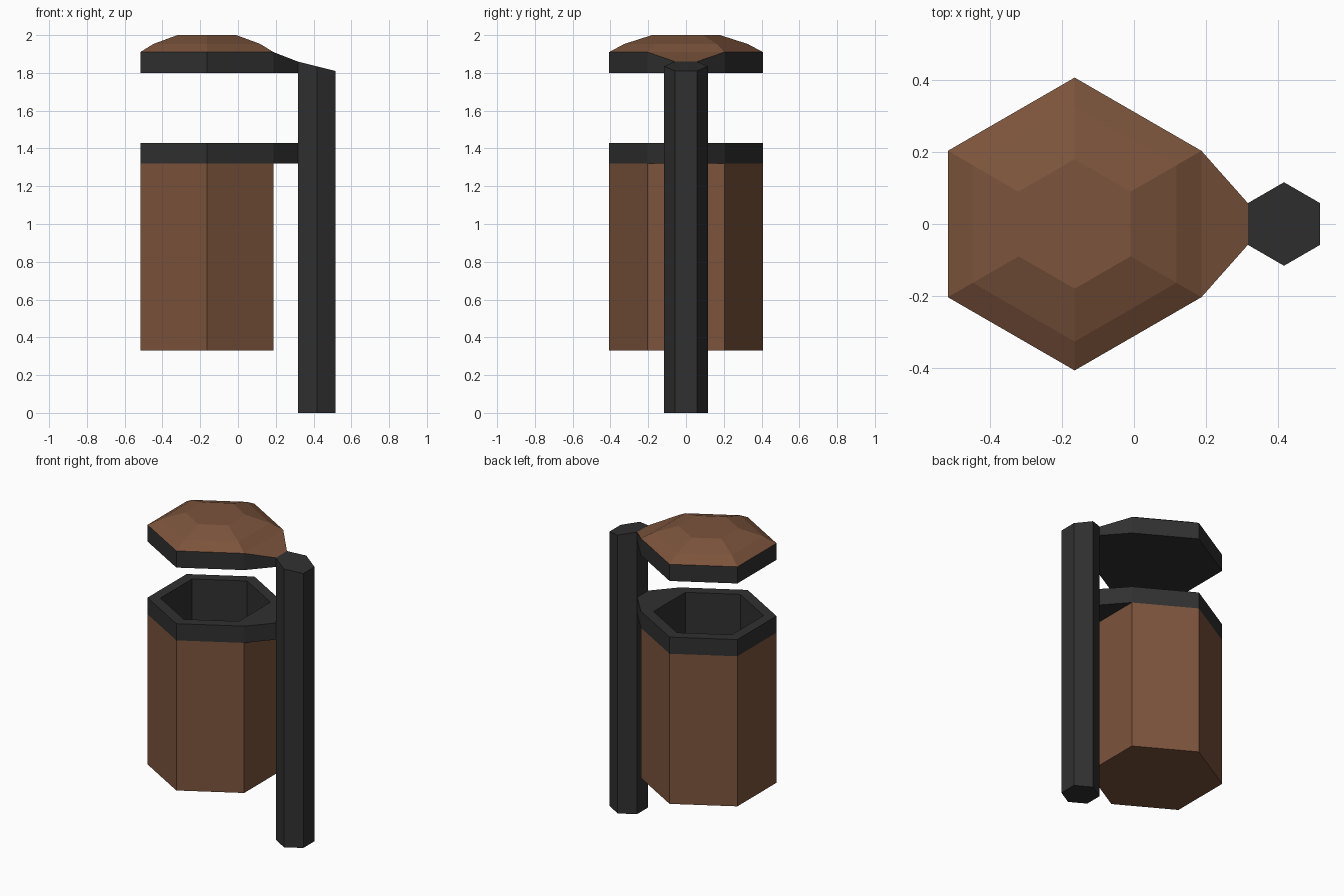
import bpy, bmesh, math

if "Cube" in bpy.data.objects:
    bpy.data.objects.remove(bpy.data.objects["Cube"])

def material(name, col):
    m = bpy.data.materials.new(name)
    m.diffuse_color = (*col, 1)
    m.use_nodes = True
    m.node_tree.nodes["Principled BSDF"].inputs["Base Color"].default_value = m.diffuse_color
    return m

BROWN = material("brown wood", (0.2, 0.088, 0.045))
DARK = material("dark metal", (0.03, 0.03, 0.03))

BIN_X, POST_X = -0.165, 0.417
BIN_R, POST_R = 0.407, 0.116

def hexagon(cx, r, z):
    # starts at the lower right corner, a corner points along +y and -y
    return [(cx + r * math.cos(math.radians(a)), r * math.sin(math.radians(a)), z)
            for a in range(30, 390, 60)]

def padded(r, z):
    # bin hexagon whose two right corners are doubled, to match bracketed()
    h = hexagon(BIN_X, r, z)
    return [h[5], h[5], h[0], h[0]] + h[1:5]

def bracketed(z, z_end):
    # bin hexagon with its right side drawn out to the post
    p = padded(BIN_R, z)
    x = POST_X - POST_R * math.cos(math.radians(30))
    p[1], p[2] = (x, -POST_R / 2, z_end), (x, POST_R / 2, z_end)
    return p

def loft(name, rings, slots):
    # joins rings and caps both ends; slots: one material index per cap and band
    me = bpy.data.meshes.new(name)
    bm = bmesh.new()
    verts = {}

    def vert(p):
        key = tuple(round(c, 4) for c in p)
        if key not in verts:
            verts[key] = bm.verts.new(p)
        return verts[key]

    def face(points, slot):
        vs = list(dict.fromkeys(vert(p) for p in points))
        if len(vs) > 2:
            bm.faces.new(vs).material_index = slot

    face(rings[0][::-1], slots[0])
    for a, b, s in zip(rings, rings[1:], slots[1:]):
        for i in range(len(a)):
            j = (i + 1) % len(a)
            face((a[i], a[j], b[j], b[i]), s)
    face(rings[-1], slots[-1])
    bmesh.ops.recalc_face_normals(bm, faces=bm.faces[:])
    bm.to_mesh(me)
    bm.free()
    me.materials.append(BROWN)
    me.materials.append(DARK)
    ob = bpy.data.objects.new(name, me)
    bpy.context.collection.objects.link(ob)
    return ob

# bin: brown body, dark rim with bracket, dark hollow inside
loft("bin", [padded(BIN_R, 0.33), padded(BIN_R, 1.32), bracketed(1.32, 1.32),
             bracketed(1.43, 1.43), padded(0.33, 1.43), padded(0.33, 0.40)],
     [0, 0, 1, 1, 1, 1, 1])

# lid: dark band with bracket, brown domed top
loft("lid", [bracketed(1.80, 1.80), bracketed(1.91, 1.86), padded(BIN_R, 1.91),
             padded(0.327, 1.953), padded(0.18, 2.0)],
     [1, 1, 0, 0, 0, 0])

# post with sloped top
top = [(x, y, 1.835 - 0.25 * (x - POST_X)) for x, y, _ in hexagon(POST_X, POST_R, 0)]
loft("post", [hexagon(POST_X, POST_R, 0), top], [1, 1, 1])
